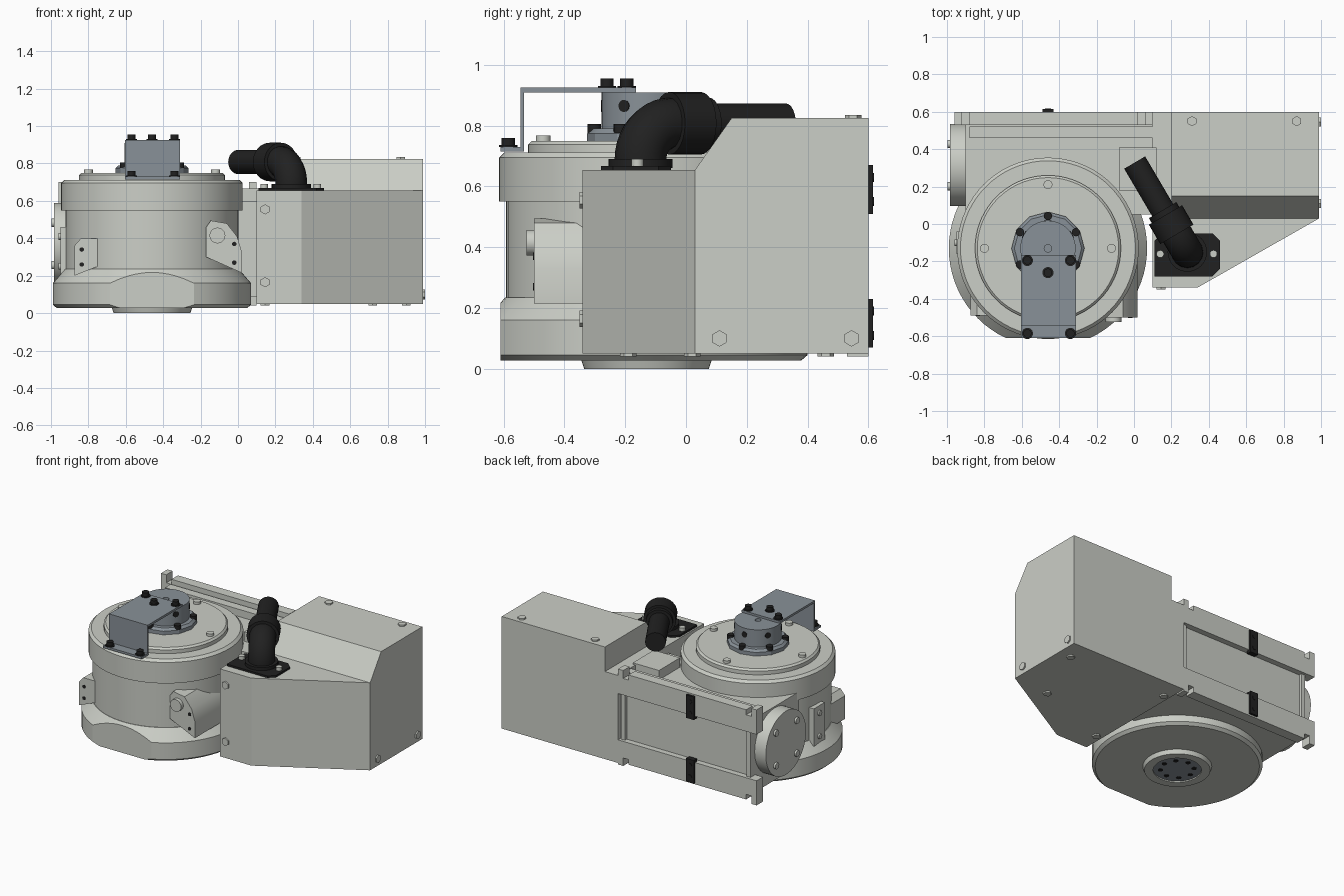
import bpy, bmesh, math
from mathutils import Vector

if "Cube" in bpy.data.objects:
    bpy.data.objects.remove(bpy.data.objects["Cube"])

def material(name, rgb):
    m = bpy.data.materials.new(name)
    m.diffuse_color = (*rgb, 1)
    m.use_nodes = True
    m.node_tree.nodes["Principled BSDF"].inputs["Base Color"].default_value = m.diffuse_color
    return m

LIGHT = material("light grey paint", (0.60, 0.62, 0.57))
SLATE = material("slate metal", (0.25, 0.285, 0.315))
BLACK = material("black plastic", (0.015, 0.015, 0.015))
CX, CY = -0.46, -0.13          # drum axis

def finish(name, bm, mat):
    bmesh.ops.recalc_face_normals(bm, faces=bm.faces[:])
    me = bpy.data.meshes.new(name)
    bm.to_mesh(me)
    bm.free()
    ob = bpy.data.objects.new(name, me)
    bpy.context.collection.objects.link(ob)
    me.materials.append(mat)
    return ob

def prism(name, pts, axis, a, b, mat=LIGHT):
    """Extrude a 2D outline along an axis: x uses (y,z), y uses (x,z), z uses (x,y)."""
    bm = bmesh.new()
    place = {"x": lambda p: (a, p[0], p[1]), "y": lambda p: (p[0], a, p[1]),
             "z": lambda p: (p[0], p[1], a)}[axis]
    face = bm.faces.new([bm.verts.new(place(p)) for p in pts])
    res = bmesh.ops.extrude_face_region(bm, geom=[face])
    step = Vector([(b - a) * (axis == k) for k in "xyz"])
    bmesh.ops.translate(bm, vec=step, verts=[v for v in res["geom"] if isinstance(v, bmesh.types.BMVert)])
    return finish(name, bm, mat)

def box(name, x0, x1, y0, y1, z0, z1, mat=LIGHT):
    return prism(name, [(x0, y0), (x1, y0), (x1, y1), (x0, y1)], "z", z0, z1, mat)

def cyl(name, p0, p1, r, mat=LIGHT, n=32):
    p0, p1 = Vector(p0), Vector(p1)
    bm = bmesh.new()
    bmesh.ops.create_cone(bm, cap_ends=True, segments=n, radius1=r, radius2=r, depth=(p1 - p0).length)
    bm.transform((p1 - p0).to_track_quat("Z", "Y").to_matrix().to_4x4())
    bmesh.ops.translate(bm, vec=(p0 + p1) / 2, verts=bm.verts[:])
    return finish(name, bm, mat)

def lathe(name, prof, mat=LIGHT, n=72, clips=()):
    """Spin an (r,z) profile about the drum axis, then slice flats off it."""
    bm = bmesh.new()
    vs = [bm.verts.new((CX + r, CY, z)) for r, z in prof]
    es = [bm.edges.new(p) for p in zip(vs, vs[1:])]
    bmesh.ops.spin(bm, geom=vs + es, cent=(CX, CY, 0), axis=(0, 0, 1), angle=2 * math.pi, steps=n)
    bmesh.ops.remove_doubles(bm, verts=bm.verts[:], dist=1e-4)
    for co, no in clips:
        cut = bmesh.ops.bisect_plane(bm, geom=bm.verts[:] + bm.edges[:] + bm.faces[:],
                                     plane_co=co, plane_no=no, clear_outer=True)
        bmesh.ops.holes_fill(bm, edges=[e for e in cut["geom_cut"] if isinstance(e, bmesh.types.BMEdge)], sides=0)
    return finish(name, bm, mat)

def subtract(ob, cutters):
    bpy.context.view_layer.objects.active = ob
    for c in cutters:
        m = ob.modifiers.new("cut", "BOOLEAN")
        m.operation, m.solver, m.object = "DIFFERENCE", "EXACT", c
        bpy.ops.object.modifier_apply(modifier=m.name)
        bpy.data.objects.remove(c)

# Drum: base with front flats, barrel, top flange and lid
lathe("drum_base", [(0, .028), (.51, .028), (.53, .045), (.53, .16), (.465, .235), (0, .235)],
      clips=[((CX, -.61, 0), (0, -1, 0)), ((-.70, -.61, 0), (-.57, -.82, 0)), ((-.22, -.61, 0), (.57, -.82, 0))])
lathe("drum_barrel", [(0, .2), (.462, .2), (.462, .56), (0, .56)])
lathe("drum_flange", [(0, .55), (.485, .55), (.485, .695), (.468, .712), (0, .712)])
lathe("drum_lid", [(0, .7), (.39, .7), (.39, .738), (.378, .75), (0, .75)])
lathe("output_ring", [(.15, .03), (.215, .03), (.205, 0), (.15, 0), (.15, .03)])
lathe("output_face", [(0, .03), (.15, .03), (.15, .008), (0, .008)], SLATE)
for k in range(8):
    a = k * math.pi / 4
    x, y = CX + .105 * math.cos(a), CY + .105 * math.sin(a)
    cyl("output_hole", (x, y, .005), (x, y, .01), .016, BLACK, 16)
for k in range(4):
    x, y = CX + .34 * math.cos(k * math.pi / 2), CY + .34 * math.sin(k * math.pi / 2)
    cyl("lid_bolt", (x, y, .74), (x, y, .768), .024, LIGHT, 16)

# Slate hub on the lid
lathe("hub_foot", [(0, .74), (.195, .74), (.195, .775), (.18, .79), (0, .79)], SLATE, 12)
lathe("hub", [(.02, .78), (.148, .78), (.148, .91), (.02, .91), (.02, .78)], SLATE, 48)
for k in range(6):
    a = math.pi / 6 + k * math.pi / 3
    c, s = math.cos(a), math.sin(a)
    cyl("hub_foot_bolt", (CX + .172 * c, CY + .172 * s, .775), (CX + .172 * c, CY + .172 * s, .805), .022, BLACK, 16)
    cyl("hub_side_hole", (CX + .14 * c, CY + .14 * s, .865), (CX + .15 * c, CY + .15 * s, .865), .02, BLACK, 16)

# Bent sheet bracket with its bolts
prism("sheet_bracket", [(-.165, .91), (-.165, .925), (-.545, .925), (-.545, .73), (-.61, .73),
                        (-.61, .715), (-.533, .715), (-.533, .91)], "x", -.605, -.31, SLATE)
for x, y, z in [(-.57, -.585, .73), (-.34, -.585, .73), (-.57, -.195, .925), (-.34, -.195, .925), (-.46, -.26, .925)]:
    cyl("bracket_washer", (x, y, z), (x, y, z + .006), .03, BLACK, 20)
    cyl("bracket_bolt", (x, y, z), (x, y, z + .03), .022, BLACK, 16)

# Lugs on the front of the drum and a pad on its left
prism("right_lug", [(-.17, .30), (-.17, .46), (-.145, .495), (-.06, .48), (-.005, .41), (.02, .33), (.02, .215)],
      "y", -.5, -.1)
prism("left_lug", [(-.875, .20), (-.875, .36), (-.84, .40), (-.75, .40), (-.75, .25)], "y", -.49, -.2)
cyl("right_lug_pin", (-.11, -.525, .415), (-.11, -.48, .415), .042)
for x, z in [(-.02, .37), (-.02, .27), (-.835, .34), (-.835, .26)]:
    y = -.5 if x > -.5 else -.49
    cyl("lug_hole", (x, y - .003, z), (x, y + .01, z), .012, BLACK, 16)
box("left_pad", -.95, -.88, -.16, -.04, .2, .46)
for z in (.25, .41):
    cyl("left_pad_bolt", (-.96, -.1, z), (-.94, -.1, z), .018, LIGHT, 16)

# Gear case behind the drum, with a round end cap
box("gear_case", -.90, .11, .05, .54, .09, .60)
box("gear_case_ridge", -.88, .10, .46, .52, .59, .65)
box("side_shelf", -.08, .12, .18, .41, .56, .665)
cyl("end_cap_body", (-.985, .315, .37), (-.88, .315, .37), .22, LIGHT, 48)
for k in range(4):
    a = math.pi / 4 + k * math.pi / 2
    y, z = .315 + .16 * math.cos(a), .37 + .16 * math.sin(a)
    cyl("end_cap_bolt", (-.998, y, z), (-.97, y, z), .022, LIGHT, 16)

# Back mounting rails with notched ends, mirrored about mid height
box("back_plate", -.90, .09, .53, .56, .15, .60)
rail = [(-.96, .53), (.10, .53), (.10, .70), (.06, .70), (.06, .645), (.02, .645), (.02, .68),
        (-.88, .68), (-.88, .645), (-.92, .645), (-.92, .70), (-.96, .70)]
for name, flip in (("upper", False), ("lower", True)):
    prism(name + "_rail", [(x, .74 - z if flip else z) for x, z in rail], "y", .53, .60)
    z0 = .07 if flip else .51
    box(name + "_clip", -.49, -.43, .58, .615, z0, z0 + .16, BLACK)
    for z in (z0 + .04, z0 + .12):
        cyl("clip_screw", (-.46, .61, z), (-.46, .618, z), .015, BLACK, 12)
for x in (-.90, .06):
    box("rail_post", x, x + .03, .53, .58, .2, .54)

# Angular cabinet: full-height footprint with the low front and left step cut away
cabinet = prism("cabinet", [(.10, -.34), (.34, -.34), (.99, .03), (.99, .60), (.10, .60)], "z", .05, .825)
low_front = prism("low_front_cutter", [(-1, .655), (.03, .655), (.18, .8675), (.18, .95), (-1, .95)], "x", 0, 1.3)
left_step = box("left_step_cutter", 0, .20, -.5, .8, .655, .95)
subtract(cabinet, [low_front, left_step])
bolts = [((.145, -.34, z), (0, -1, 0)) for z in (.165, .555)]
bolts += [((.99, y, .10), (1, 0, 0)) for y in (.11, .545)]
bolts += [((x, .55, .825), (0, 0, 1)) for x in (.31, .87)]
bolts += [((x, y, .05), (0, 0, -1)) for x, y in ((.145, -.19), (.145, .46), (.72, .02), (.9, .46))]
for p, d in bolts:
    p, d = Vector(p), Vector(d)
    cyl("cabinet_bolt", p - d * .01, p + d * .01, .027, LIGHT, 6)

# Cable elbow: chamfered plate, bent tube, collar and hose
x0, x1, y0, y1, c = .11, .46, -.28, -.05, .04
prism("elbow_plate", [(x0, y0), (x1 - c, y0), (x1, y0 + c), (x1, y1 - c), (x1 - c, y1), (x0 + c, y1), (x0, y1 - c)],
      "z", .65, .668, BLACK)
for x in (.14, .425):
    cyl("elbow_plate_bolt", (x, -.16, .66), (x, -.16, .69), .02, LIGHT, 16)
cyl("elbow_foot", (.285, -.15, .66), (.285, -.15, .69), .105, BLACK)
D = Vector((-.507, .862, 0))
def along(t, z=.808):
    return Vector((.285, -.15, z)) + D * t
cu = bpy.data.curves.new("elbow_tube", "CURVE")
cu.dimensions, cu.bevel_depth, cu.bevel_resolution, cu.use_fill_caps = "3D", .085, 6, True
path = [along(0, .66)] + [along(.12 * (1 - math.cos(a)), .688 + .12 * math.sin(a))
                          for a in [k * math.pi / 20 for k in range(11)]] + [along(.16)]
sp = cu.splines.new("POLY")
sp.points.add(len(path) - 1)
for pt, p in zip(sp.points, path):
    pt.co = (*p, 1)
cu.materials.append(BLACK)
bpy.context.collection.objects.link(bpy.data.objects.new("elbow_tube", cu))
cyl("collar", along(.11), along(.23), .103, BLACK, 24)
cyl("collar_lip", along(.22), along(.26), .085, BLACK, 24)
cyl("hose", along(.2), along(.555), .065, BLACK, 32)

# Smooth the round parts, keep hard edges
for ob in bpy.context.scene.objects:
    ob.select_set(ob.type == "MESH")
bpy.context.view_layer.objects.active = cabinet
bpy.ops.object.shade_smooth_by_angle(angle=math.radians(25))
